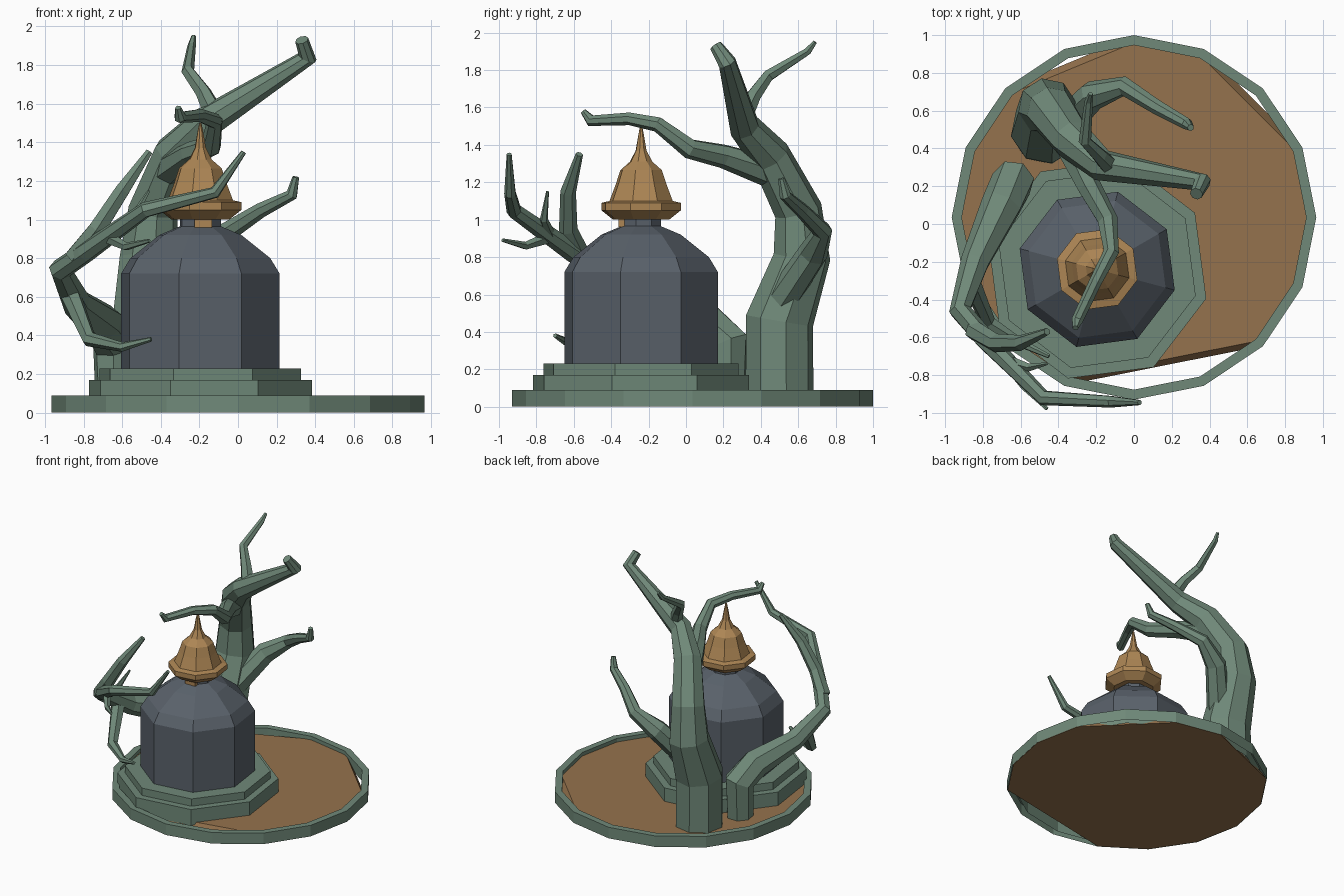
import bpy, bmesh, math
from mathutils import Vector

if "Cube" in bpy.data.objects:
    bpy.data.objects.remove(bpy.data.objects["Cube"])


def material(name, rgb):
    m = bpy.data.materials.new(name)
    m.diffuse_color = (*rgb, 1)
    m.use_nodes = True
    m.node_tree.nodes["Principled BSDF"].inputs["Base Color"].default_value = m.diffuse_color
    return m


GREEN = material("mossy_green", (0.16, 0.25, 0.19))
EARTH = material("earth", (0.30, 0.17, 0.075))
BRASS = material("brass", (0.42, 0.24, 0.09))
SLATE = material("slate", (0.10, 0.12, 0.145))


def finish(bm, name, mat):
    bmesh.ops.recalc_face_normals(bm, faces=bm.faces)
    me = bpy.data.meshes.new(name)
    bm.to_mesh(me)
    bm.free()
    me.materials.append(mat)
    ob = bpy.data.objects.new(name, me)
    bpy.context.collection.objects.link(ob)
    return ob


def bridge(bm, a, b):
    n = len(a)
    for i in range(n):
        bm.faces.new((a[i], a[(i + 1) % n], b[(i + 1) % n], b[i]))


def lathe(name, mat, profile, center, n, rot=0.0, caps=True, skip=()):
    """Revolve (radius, z) points around a vertical axis, leaving out skipped corners."""
    bm = bmesh.new()
    rings = []
    for r, z in profile:
        rings.append([bm.verts.new((center[0] + r * math.cos(rot + math.tau * i / n),
                                    center[1] + r * math.sin(rot + math.tau * i / n), z))
                      for i in range(n) if i not in skip])
    for a, b in zip(rings, rings[1:]):
        bridge(bm, a, b)
    if caps:
        bm.faces.new(rings[0])
        bm.faces.new(rings[-1])
    return finish(bm, name, mat)


def limb(name, path, n=7):
    """Faceted tapering tube through (x, y, z, radius) points."""
    bm = bmesh.new()
    pts = [Vector(p[:3]) for p in path]
    side = Vector((1, 0.2, 0.1))
    rings = []
    for i, p in enumerate(pts):
        d_in = (p - pts[i - 1]).normalized() if i else (pts[1] - p).normalized()
        d_out = (pts[i + 1] - p).normalized() if i < len(pts) - 1 else d_in
        t = (d_in + d_out).normalized()
        side = (side - t * side.dot(t)).normalized()
        up = t.cross(side)
        r = path[i][3]
        rings.append([bm.verts.new(p + r * (math.cos(math.tau * k / n) * side
                                            + math.sin(math.tau * k / n) * up))
                      for k in range(n)])
    for a, b in zip(rings, rings[1:]):
        bridge(bm, a, b)
    bm.faces.new(rings[0])
    bm.faces.new(rings[-1])
    return finish(bm, name, GREEN)


# Round base: open rim and the irregular ground slab inside it
BASE = (0, 0.035)
lathe("base_rim", GREEN, [(0.965, 0), (0.965, 0.09), (0.912, 0.09), (0.912, 0)],
      BASE, 16, caps=False)
lathe("ground", EARTH, [(0.962, 0), (0.925, 0.06)], BASE, 16, skip=(2, 5, 12, 13))

# Octagonal shrine: stepped plinth, domed body, brass cap with spire
C, ROT = (-0.195, -0.24), math.radians(-15)
lathe("plinth", GREEN, [(0.598, 0.04), (0.598, 0.17), (0.54, 0.17), (0.54, 0.23)], C, 8, ROT)
lathe("domed_body", SLATE, [(0.425, 0.22), (0.425, 0.72), (0.375, 0.80), (0.22, 0.92),
                            (0.11, 0.965), (0.11, 1.02)], C, 8, ROT)
lathe("brass_cap", BRASS, [(0.155, 1.0), (0.22, 1.05), (0.22, 1.09), (0.175, 1.10),
                           (0.14, 1.19), (0.115, 1.265), (0.062, 1.31), (0.03, 1.37),
                           (0.016, 1.45), (0.006, 1.5)], C, 8, ROT)
bpy.ops.mesh.primitive_cube_add(size=1, location=(-0.18, -0.33, 0.99))
lug = bpy.context.object
lug.name = "cap_lug"
lug.scale = (0.09, 0.06, 0.06)
lug.data.materials.append(BRASS)

# Large tree behind the shrine
limb("back_trunk", [(-.47, .5, .04, .185), (-.47, .5, .46, .185), (-.46, .62, .8, .155),
                    (-.44, .60, 1.05, .13), (-.33, .45, 1.34, .11), (-.17, .31, 1.5, .085),
                    (.36, .22, 1.84, .05), (.33, .16, 1.93, .035)], 8)
limb("back_top_branch", [(-.12, .3, 1.54, .055), (-.18, .36, 1.66, .042),
                         (-.26, .44, 1.77, .034), (-.24, .65, 1.90, .022),
                         (-.23, .69, 1.95, .012)], 6)
limb("back_front_branch", [(-.38, .5, 1.24, .09), (-.24, .2, 1.34, .065),
                           (-.14, .02, 1.38, .055), (-.12, -.15, 1.51, .042),
                           (-.2, -.3, 1.54, .035), (-.3, -.51, 1.53, .032),
                           (-.31, -.55, 1.58, .016)])
limb("back_side_branch", [(-.4, .5, .55, .09), (-.22, .68, .82, .08), (-.05, .73, .94, .052),
                          (.12, .62, 1.05, .04), (.28, .53, 1.13, .032),
                          (.30, .51, 1.22, .018)])

# Smaller tree leaning around the left side
limb("side_trunk", [(-.64, .22, .04, .10), (-.64, .23, .34, .115), (-.7, .1, .46, .11),
                    (-.84, -.2, .57, .078), (-.92, -.46, .74, .06), (-.79, -.61, .83, .055),
                    (-.48, -.92, 1.05, .042), (-.12, -.94, 1.14, .032),
                    (.03, -.945, 1.35, .014)])
limb("side_upper_branch", [(-.85, -.56, .8, .055), (-.73, -.63, .95, .05),
                           (-.6, -.63, 1.15, .042), (-.46, -.57, 1.35, .02)], 6)
limb("side_low_branch", [(-.87, -.3, .62, .055), (-.77, -.52, .38, .04),
                         (-.6, -.63, .34, .025), (-.45, -.7, .38, .012)], 6)
limb("side_twig_low", [(-.68, -.72, .91, .035), (-.58, -.86, .86, .022),
                       (-.46, -.98, .89, .01)], 5)
limb("side_twig_up", [(-.68, -.72, .9, .035), (-.55, -.76, 1.0, .022),
                      (-.46, -.74, 1.15, .008)], 5)
